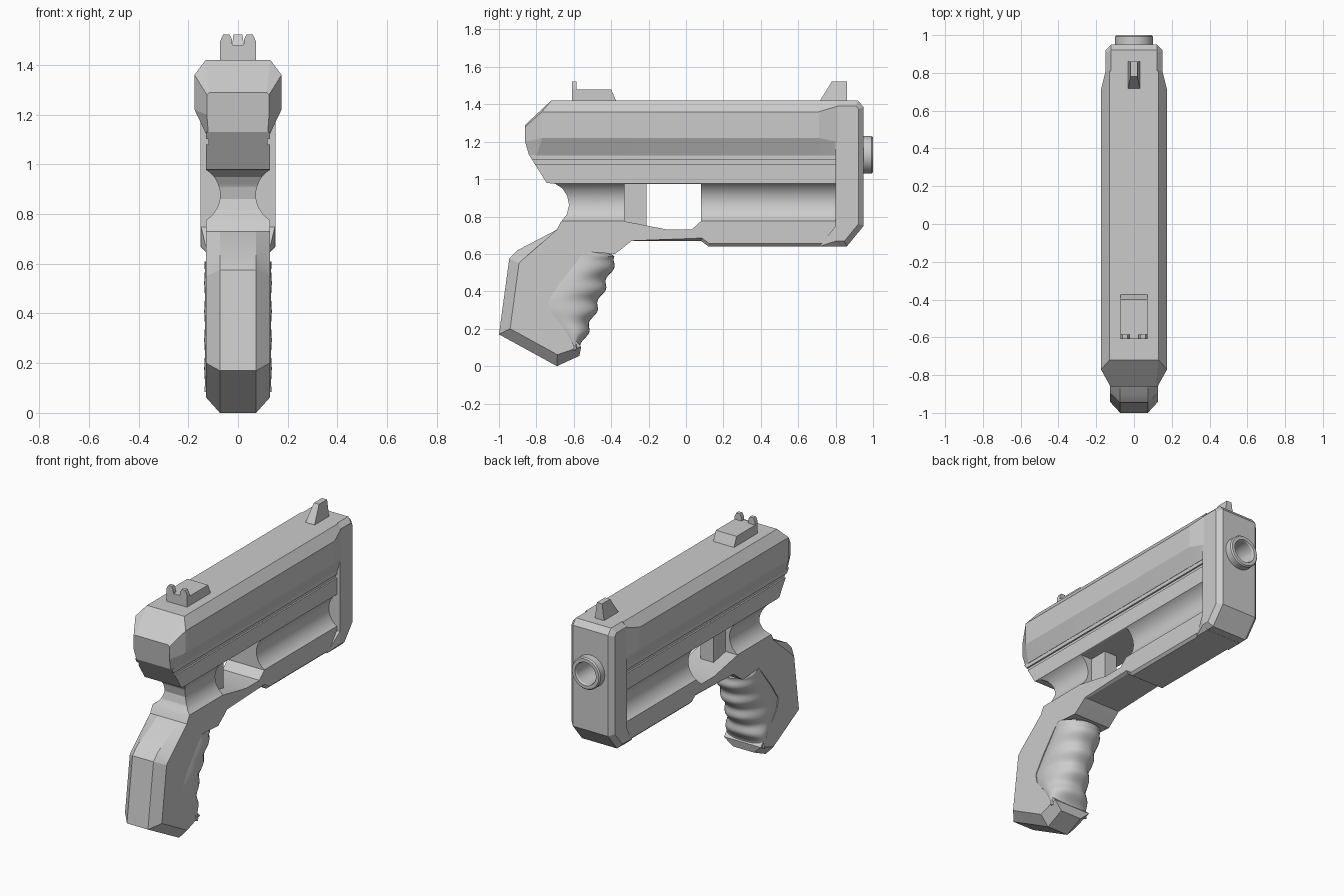
import bpy, bmesh
from math import sin, cos, pi

if "Cube" in bpy.data.objects:
    bpy.data.objects.remove(bpy.data.objects["Cube"])


def finish(name, bm, smooth=25):
    bmesh.ops.recalc_face_normals(bm, faces=bm.faces)
    me = bpy.data.meshes.new(name)
    bm.to_mesh(me)
    bm.free()
    ob = bpy.data.objects.new(name, me)
    bpy.context.collection.objects.link(ob)
    if smooth:
        shade(ob, smooth)
    return ob


def select(ob):
    bpy.ops.object.select_all(action='DESELECT')
    ob.select_set(True)
    bpy.context.view_layer.objects.active = ob


def shade(ob, angle):
    select(ob)
    bpy.ops.object.shade_smooth_by_angle(angle=angle * pi / 180)


def prism(name, profile, half, x=0, bevels=()):
    """Side profile (y, z) extruded across x; bevels = (offset, test(y, z)) on outline edges."""
    bm = bmesh.new()
    a = [bm.verts.new((x - half, y, z)) for y, z in profile]
    b = [bm.verts.new((x + half, y, z)) for y, z in profile]
    n = len(a)
    bm.faces.new(a)
    bm.faces.new(b[::-1])
    for i in range(n):
        bm.faces.new((a[i], b[i], b[(i + 1) % n], a[(i + 1) % n]))
    bmesh.ops.recalc_face_normals(bm, faces=bm.faces)
    for offset, test in bevels:
        edges = []
        for e in bm.edges:
            p, q = e.verts[0].co, e.verts[1].co
            m = (p + q) / 2
            if abs(p.x - q.x) < 1e-5 and abs(abs(m.x - x) - half) < 1e-5 and test(m.y, m.z):
                edges.append(e)
        bmesh.ops.bevel(bm, geom=edges, offset=offset, segments=1, affect='EDGES')
    return finish(name, bm)


def loft(name, rings, cap_start=True, smooth=25):
    bm = bmesh.new()
    vs = [[bm.verts.new(p) for p in r] for r in rings]
    n = len(vs[0])
    for r, s in zip(vs, vs[1:]):
        for i in range(n):
            bm.faces.new((r[i], r[(i + 1) % n], s[(i + 1) % n], s[i]))
    if cap_start:
        bm.faces.new(vs[0])
    bm.faces.new(vs[-1])
    return finish(name, bm, smooth)


def hull(name, points):
    bm = bmesh.new()
    for p in points:
        bm.verts.new(p)
    bmesh.ops.convex_hull(bm, input=bm.verts)
    return finish(name, bm)


def circle(r, y, x, z, n=48):
    return [(x + r * cos(2 * pi * i / n), y, z + r * sin(2 * pi * i / n)) for i in range(n)]


def cut(ob, cutters):
    for c in cutters:
        m = ob.modifiers.new('cut', 'BOOLEAN')
        m.operation, m.solver, m.object = 'DIFFERENCE', 'EXACT', c
        select(ob)
        bpy.ops.object.modifier_apply(modifier=m.name)
        bpy.data.objects.remove(c)
    shade(ob, 25)


def lerp_table(table, t):
    for (a, u), (b, v) in zip(table, table[1:]):
        if t <= b:
            return u + (v - u) * max(0, t - a) / (b - a)
    return table[-1][1]


# Upper slide: eight-sided section, tapered at both ends
half_rings = [
    [(.115, -.86, 1.29), (.125, -.86, 1.28), (.125, -.86, 1.20), (.12, -.84, 1.13)],
    [(.13, -.72, 1.42), (.175, -.77, 1.36), (.175, -.77, 1.22), (.13, -.80, 1.125)],
    [(.13, .71, 1.42), (.175, .71, 1.36), (.175, .71, 1.22), (.13, .71, 1.125)],
    [(.13, .81, 1.42), (.15, .81, 1.39), (.15, .81, 1.20), (.13, .81, 1.125)]]
loft('slide', [r + [(-x, y, z) for x, y, z in r[::-1]] for r in half_rings], smooth=12)

# Frame: rail band, neck, grip shell, guard and lower front in one profile
outline = [(-.84, 1.13), (-.745, .98), (-.70, .975), (-.66, .95), (-.635, .91), (-.625, .86),
           (-.638, .81), (-.67, .77), (-.69, .73), (-.90, .62), (-.945, .575), (-1, .17),
           (-.69, 0), (-.57, .055), (-.56, .105), (-.65, .20), (-.725, .29), (-.735, .35),
           (-.67, .45), (-.56, .59), (-.52, .61), (-.45, .605), (-.38, .60), (-.34, .63),
           (-.29, .67), (.08, .67), (.12, .64), (.81, .64), (.81, 1.13)]
frame = prism('frame', outline, .128, bevels=[
    (.055, lambda y, z: (y < -.75 and z < .7) or (y < -.6 and z < .05)),
    (.015, lambda y, z: -.31 < y < .8 and .6 < z < .7)])
hole = prism('guard_hole_cutter', [(-.33, .975), (.08, .975), (.08, .775), (.03, .73),
                                   (-.10, .73), (-.33, .775)], .3)
cutters = [hole]
for s in (-1, 1):
    # Side flutes and rail grooves
    cutters.append(loft('flute_cutter', [circle(.118, -.9, s * .19, .877),
                                         circle(.118, .80, s * .19, .877)]))
    cutters.append(prism('groove_cutter', [(-.95, 1.08), (.80, 1.08), (.80, 1.102), (-.95, 1.102)],
                         .02, x=s * .138))
cut(frame, cutters)

# Front block with chamfered rim and flared lower corner
block = prism('front_block', [(.80, .64), (.86, .64), (.95, .75), (.95, 1.385), (.92, 1.42), (.80, 1.42)],
              .15, bevels=[(.028, lambda y, z: y > .805)])
cut(block, [loft('bore_cutter', [circle(.085, .82, 0, 1.13), circle(.085, 1.1, 0, 1.13)])])
hull('front_flare', [(s * x, y, z) for s in (-1, 1) for x, y, z in
                     ((.122, .71, .639), (.128, .73, .66), (.122, .81, .639), (.15, .805, .67), (.15, .805, .755))])

# Muzzle ring with hollow bore
loft('muzzle', [circle(r, y, 0, 1.13) for r, y in
                ((.1, .93), (.1, .992), (.093, 1), (.073, 1), (.068, .99), (.068, .83))], cap_start=False)

# Trigger
prism('trigger', [(-.36, .99), (-.21, .99), (-.21, .745), (-.36, .775)], .045)

# Finger-grooved grip insert
back = [(.07, -.60), (.11, -.61), (.2, -.69), (.3, -.77), (.36, -.77), (.45, -.70), (.61, -.58)]
front = [(.07, -.60), (.095, -.565), (.13, -.548), (.54, -.388), (.58, -.375), (.6, -.40), (.615, -.46)]
rings = []
for i in range(45):
    z = .085 + .525 * i / 44
    wave = sin(2 * pi * (z - .15) / .115) * (.1 < z < .585)
    yb, yf = lerp_table(back, z), lerp_table(front, z) + .011 * wave
    side = []
    for k in range(11):
        u = sin(pi / 2 * k / 10)
        w = (.114 + .018 * sin(pi * min(1, u * 1.1)) + .003 * wave * u) * max(.0, 1 - u ** 4) ** .5 + .012 * u
        side.append((w, yb + (yf - yb) * u, z))
    rings.append(side + [(-x, y, z) for x, y, z in side[::-1]])
loft('grip_insert', rings, smooth=50)

# Sights
prism('rear_sight_base', [(-.61, 1.41), (-.61, 1.48), (-.40, 1.48), (-.37, 1.41)], .072)
for s in (-1, 1):
    hull('rear_sight_post', [(s * x, y, z) for y in (-.61, -.585) for x, z in
                             ((.072, 1.47), (.072, 1.495), (.06, 1.522), (.034, 1.522), (.025, 1.505), (.022, 1.47))])
hull('front_sight', [(s * x, y, z) for s in (-1, 1) for x, y, z in
                     ((.033, .71, 1.41), (.033, .86, 1.41), (.018, .78, 1.522), (.018, .86, 1.522))])
